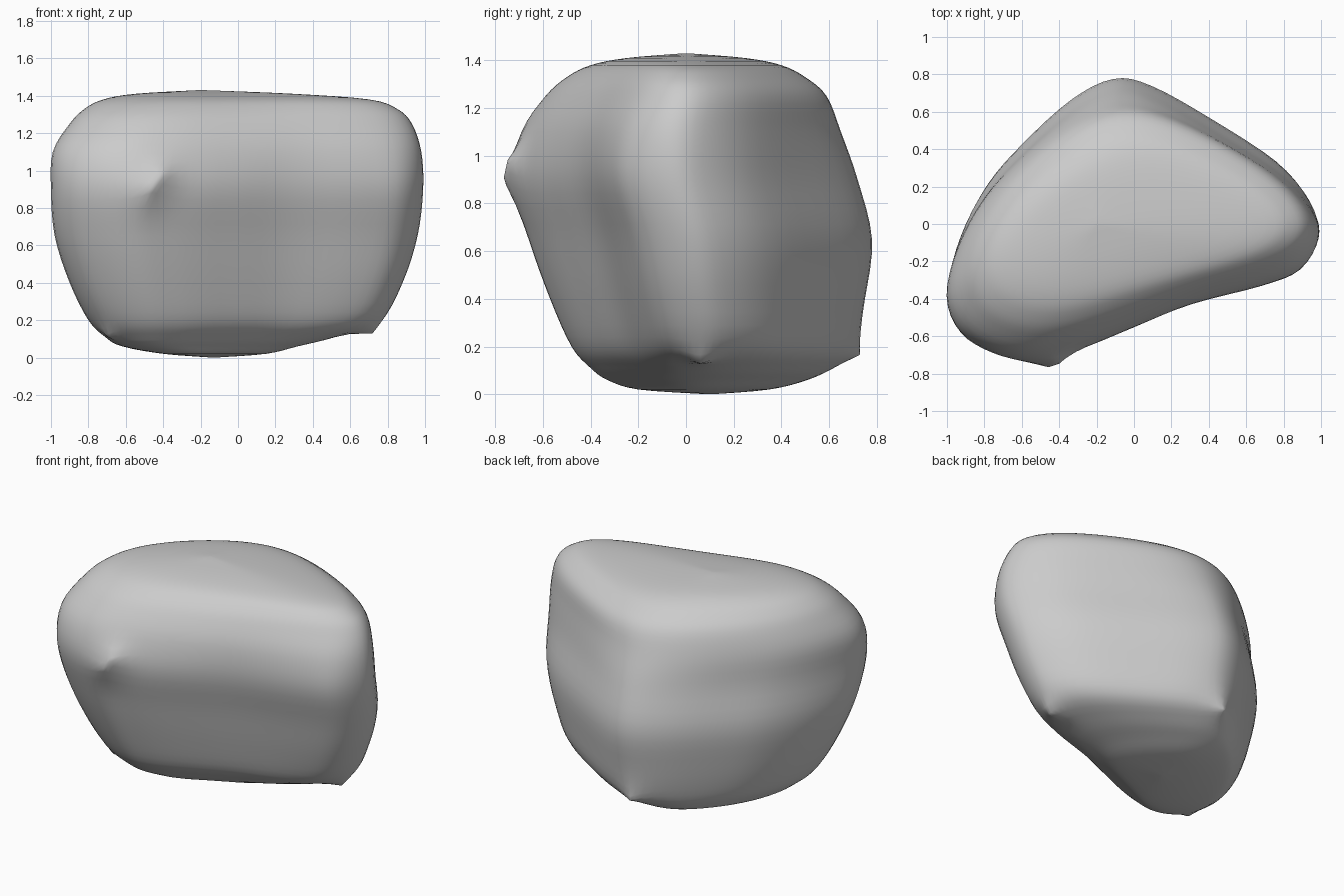
import bpy
import bmesh
import math
from mathutils import Vector

default_cube = bpy.data.objects.get("Cube")
if default_cube:
    bpy.data.objects.remove(default_cube, do_unlink=True)

STEPS_AROUND = 4
STEPS_UP = 4

# Plan outline of the boulder: a rounded triangle with one hollow side
OUTLINE = [
    (1, -.03), (.97, .12), (.8, .32), (.45, .55), (.1, .75), (-.1, .79),
    (-.33, .67), (-.6, .42), (-.79, .2), (-.93, -.07), (-1, -.36),
    (-.92, -.56), (-.74, -.67), (-.55, -.71), (-.37, -.67), (-.2, -.61),
    (0, -.52), (.3, -.39), (.7, -.29), (.9, -.21),
]

# Height, the left, right, front and back limits there, and the softening
LEVELS = [
    (0, -.14, -.12, .09, .11, 1),
    (.02, -.4, .15, -.2, .35, 1),
    (.06, -.62, .32, -.33, .51, .9),
    (.11, -.71, .52, -.4, .61, .7),
    (.2, -.8, .76, -.48, .7, .45),
    (.4, -.9, .88, -.57, .75, .25),
    (.65, -.98, .96, -.66, .78, .15),
    (.9, -1, .99, -.73, .72, .15),
    (1.1, -.99, .98, -.69, .65, .5),
    (1.25, -.9, .93, -.59, .59, .8),
    (1.33, -.82, .85, -.5, .5, .9),
    (1.38, -.72, .7, -.4, .4, 1),
    (1.41, -.55, .3, -.25, .25, 1),
    (1.43, -.21, -.19, -.01, .01, 1),
]

# Small pinched tips: position and reach
TIPS = [
    (Vector((-.47, -.78, .88)), .11),
    (Vector((-.4, -.77, .98)), .1),
    (Vector((.73, .06, .1)), .1),
    (Vector((-.1, .74, .16)), .12),
    (Vector((-.71, -.33, .09)), .06),
]


def spline(a, b, c, d, t):
    """Smooth curve from b to c, guided by its neighbours."""
    return 0.5 * (2 * b + (c - a) * t + (2 * a - 5 * b + 4 * c - d) * t ** 2
                  + (3 * b - a - 3 * c + d) * t ** 3)


def resample(points, steps, closed):
    """Add smooth intermediate points to an open or closed chain."""
    points = [Vector(p) for p in points]
    count = len(points)

    def pick(i):
        return points[i % count] if closed else points[max(0, min(i, count - 1))]

    result = []
    for i in range(count if closed else count - 1):
        for s in range(steps):
            result.append(spline(pick(i - 1), pick(i), pick(i + 1), pick(i + 2), s / steps))
    if not closed:
        result.append(points[-1])
    return result


def soften(points, reach):
    """Round the corners of a closed outline with a moving average."""
    count = len(points)
    return [sum((points[(i + k) % count] for k in range(-reach, reach + 1)), Vector((0, 0)))
            / (2 * reach + 1) for i in range(count)]


def fit(values, low, high):
    """Map a list of values so that it spans low..high."""
    start, end = min(values), max(values)
    return [low + (v - start) / (end - start) * (high - low) for v in values]


def pinch(point):
    """Draw the surface out towards nearby tips."""
    for tip, reach in TIPS:
        weight = math.exp(-((point - tip).length / reach) ** 2)
        point = point.lerp(tip, weight)
    return point


def build_boulder():
    outline = resample(OUTLINE, STEPS_AROUND, True)
    rounded = soften(soften(outline, 5), 5)
    bm = bmesh.new()
    rings = []
    for z, left, right, front, back, softness in resample(LEVELS, STEPS_UP, False):
        section = [p.lerp(q, softness) for p, q in zip(outline, rounded)]
        xs = fit([p.x for p in section], left, right)
        ys = fit([p.y for p in section], front, back)
        rings.append([bm.verts.new(pinch(Vector((x, y, z)))) for x, y in zip(xs, ys)])

    # Skin between rings, then close both ends
    for lower, upper in zip(rings, rings[1:]):
        for i in range(len(outline)):
            j = (i + 1) % len(outline)
            bm.faces.new((lower[i], lower[j], upper[j], upper[i]))
    bm.faces.new(list(reversed(rings[0])))
    bm.faces.new(rings[-1])
    bmesh.ops.recalc_face_normals(bm, faces=bm.faces[:])
    for face in bm.faces:
        face.smooth = True

    mesh = bpy.data.meshes.new("boulder")
    bm.to_mesh(mesh)
    bm.free()
    boulder = bpy.data.objects.new("boulder", mesh)
    bpy.context.collection.objects.link(boulder)
    return boulder


def make_material(name, color):
    material = bpy.data.materials.new(name)
    material.use_nodes = True
    material.diffuse_color = color
    shader = next(n for n in material.node_tree.nodes if n.type == 'BSDF_PRINCIPLED')
    shader.inputs["Base Color"].default_value = color
    shader.inputs["Roughness"].default_value = 0.9
    return material


boulder = build_boulder()
boulder.data.materials.append(make_material("stone grey", (.6, .6, .6, 1)))
